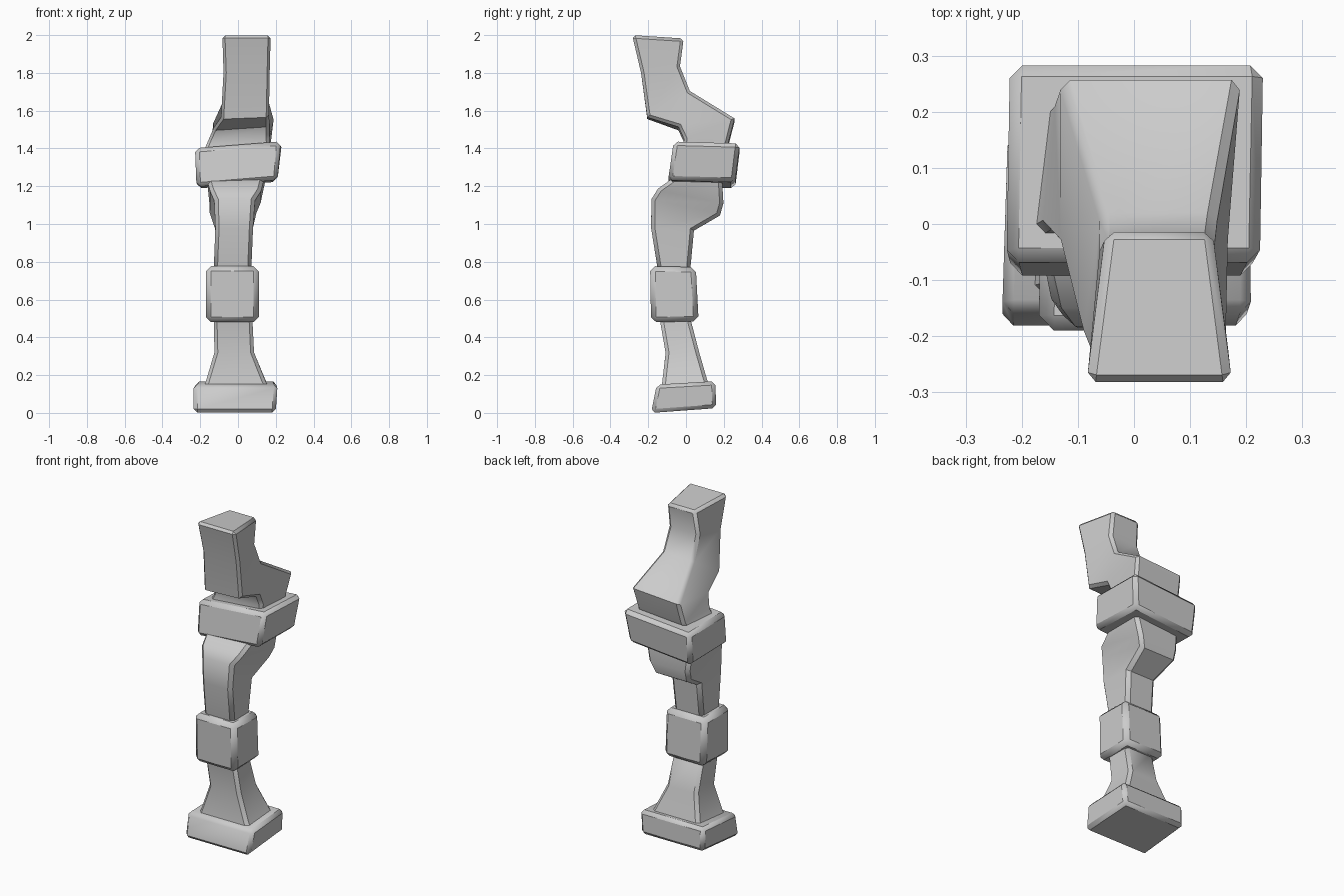
import bpy, bmesh, math


def loft(name, stations, bevel):
    """Four-sided loft. Station: (front y, z), (back y, z), (front x0, x1), (back x0, x1, z tilt)."""
    bm = bmesh.new()
    rings = []
    for (fy, fz), (by, bz), (f0, f1), (b0, b1), tilt in stations:
        pts = ((f0, fy, fz - tilt), (f1, fy, fz + tilt),
               (b1, by, bz + tilt), (b0, by, bz - tilt))
        rings.append([bm.verts.new(p) for p in pts])
    for a, b in zip(rings, rings[1:]):
        for i in range(4):
            j = (i + 1) % 4
            bm.faces.new((a[i], a[j], b[j], b[i]))
    bm.faces.new(rings[0][::-1])
    bm.faces.new(rings[-1])
    # chamfer the corner edges and both end rims
    edges = [bm.edges.get((a[i], b[i])) for a, b in zip(rings, rings[1:]) for i in range(4)]
    edges += [bm.edges.get((r[i], r[(i + 1) % 4])) for r in (rings[0], rings[-1]) for i in range(4)]
    bmesh.ops.bevel(bm, geom=edges, offset=bevel, offset_type='OFFSET', segments=1,
                    profile=0.5, affect='EDGES', clamp_overlap=True)
    bmesh.ops.recalc_face_normals(bm, faces=bm.faces)
    mesh = bpy.data.meshes.new(name)
    bm.to_mesh(mesh)
    bm.free()
    ob = bpy.data.objects.new(name, mesh)
    bpy.context.collection.objects.link(ob)
    bpy.ops.object.select_all(action='DESELECT')
    ob.select_set(True)
    bpy.context.view_layer.objects.active = ob
    bpy.ops.object.shade_smooth_by_angle(angle=math.radians(38))
    return ob


# foot block
loft("foot_block", [
    ((-0.185, 0.0), (0.16, 0.025), (-0.235, 0.20), (-0.225, 0.195), 0),
    ((-0.155, 0.15), (0.155, 0.168), (-0.235, 0.21), (-0.225, 0.205), 0),
], 0.02)

# flared lower shaft
loft("lower_shaft", [
    ((-0.13, 0.12), (0.125, 0.13), (-0.19, 0.17), (-0.18, 0.17), 0),
    ((-0.125, 0.17), (0.112, 0.175), (-0.17, 0.145), (-0.16, 0.145), 0),
    ((-0.108, 0.32), (0.07, 0.32), (-0.125, 0.085), (-0.12, 0.085), 0),
    ((-0.145, 0.53), (0.015, 0.53), (-0.13, 0.075), (-0.125, 0.07), 0),
], 0.018)

# middle band
loft("middle_band", [
    ((-0.185, 0.48), (0.067, 0.485), (-0.17, 0.11), (-0.165, 0.11), 0),
    ((-0.19, 0.777), (0.052, 0.772), (-0.17, 0.11), (-0.165, 0.11), 0),
], 0.027)

# bent upper shaft
loft("upper_shaft", [
    ((-0.145, 0.73), (0.02, 0.73), (-0.13, 0.07), (-0.125, 0.065), 0),
    ((-0.185, 0.98), (0.042, 0.965), (-0.12, 0.08), (-0.12, 0.075), 0),
    ((-0.183, 1.13), (0.18, 1.045), (-0.125, 0.09), (-0.15, 0.095), 0),
    ((-0.15, 1.185), (0.198, 1.11), (-0.15, 0.125), (-0.152, 0.12), 0),
    ((-0.06, 1.25), (0.19, 1.25), (-0.17, 0.14), (-0.165, 0.15), 0),
], 0.02)

# tilted collar
loft("collar", [
    ((-0.095, 1.215), (0.26, 1.205), (-0.22, 0.21), (-0.215, 0.205), 0.018),
    ((-0.065, 1.42), (0.285, 1.41), (-0.228, 0.226), (-0.222, 0.233), 0.018),
], 0.022)

# leaning head piece
loft("head", [
    ((-0.025, 1.37), (0.205, 1.37), (-0.19, 0.17), (-0.16, 0.17), 0),
    ((-0.01, 1.44), (0.225, 1.425), (-0.165, 0.165), (-0.14, 0.175), 0.01),
    ((-0.04, 1.505), (0.257, 1.55), (-0.135, 0.165), (-0.13, 0.19), 0.01),
    ((-0.205, 1.56), (0.02, 1.70), (-0.092, 0.165), (-0.06, 0.147), 0.005),
    ((-0.238, 1.80), (-0.032, 1.835), (-0.078, 0.17), (-0.06, 0.14), 0),
    ((-0.285, 2.0), (-0.012, 1.982), (-0.085, 0.175), (-0.05, 0.14), 0),
], 0.016)
